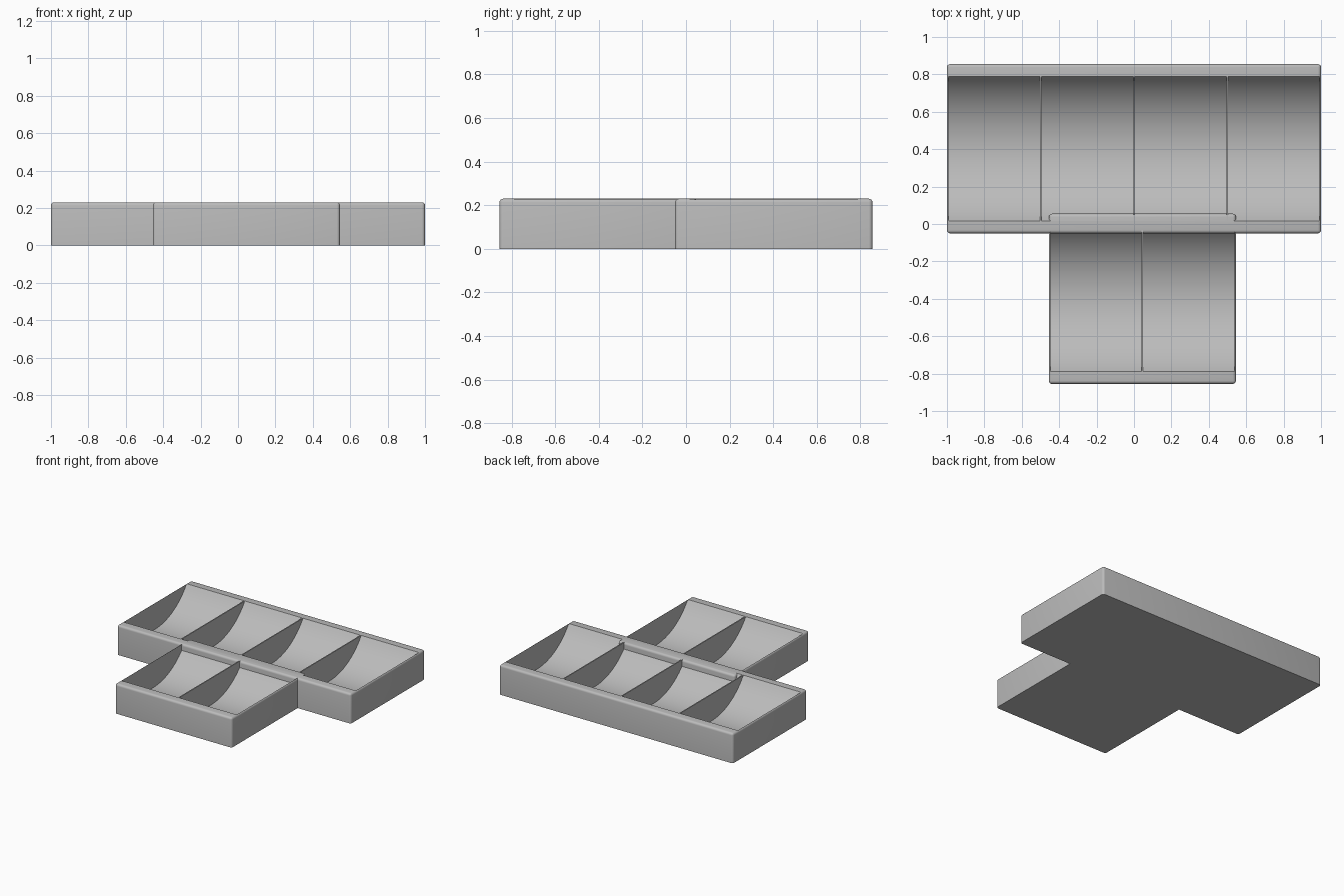
import bpy, bmesh, math

if "Cube" in bpy.data.objects:
    bpy.data.objects.remove(bpy.data.objects["Cube"])

H = 0.23          # tray height
DEPTH = 0.205     # scoop depth
RIM = 0.066       # front and back rim width
WALL = 0.008      # thickness of end walls and dividers

grey = bpy.data.materials.new("light grey")
grey.diffuse_color = (0.5, 0.5, 0.5, 1)
grey.use_nodes = True
grey.node_tree.nodes["Principled BSDF"].inputs["Base Color"].default_value = grey.diffuse_color


def add_object(name, bm):
    mesh = bpy.data.meshes.new(name)
    bmesh.ops.recalc_face_normals(bm, faces=bm.faces)
    bm.to_mesh(mesh)
    bm.free()
    ob = bpy.data.objects.new(name, mesh)
    bpy.context.collection.objects.link(ob)
    mesh.materials.append(grey)
    return ob


def scoop_prism(bm, x0, x1, y0, y1):
    """Prism with a circular-arc underside, used to hollow one compartment."""
    half, mid = (y1 - y0) / 2, (y0 + y1) / 2
    r = (half * half + DEPTH * DEPTH) / (2 * DEPTH)
    a = math.asin(half / r)
    zc = H - DEPTH + r
    n = 32
    pts = [(mid + r * math.sin(t), zc - r * math.cos(t))
           for t in (-a + 2 * a * i / n for i in range(n + 1))]
    pts += [(y1, H + 0.1), (y0, H + 0.1)]
    face = bm.faces.new([bm.verts.new((x0, y, z)) for y, z in pts])
    ext = bmesh.ops.extrude_face_region(bm, geom=[face])
    verts = [v for v in ext["geom"] if isinstance(v, bmesh.types.BMVert)]
    bmesh.ops.translate(bm, verts=verts, vec=(x1 - x0, 0, 0))


def tray(name, x0, x1, y0, y1, cells):
    # solid block with rounded upper and corner edges
    bm = bmesh.new()
    bmesh.ops.create_cube(bm, size=1)
    for v in bm.verts:
        v.co = (x1 if v.co.x > 0 else x0, y1 if v.co.y > 0 else y0,
                H if v.co.z > 0 else 0)
    edges = [e for e in bm.edges if any(v.co.z > 0.1 for v in e.verts)]
    bmesh.ops.bevel(bm, geom=edges, offset=0.017, segments=4,
                    profile=0.5, affect='EDGES')
    body = add_object(name, bm)

    # row of scooped compartments, leaving thin dividers
    bm = bmesh.new()
    step = (x1 - x0 - WALL) / cells
    for i in range(cells):
        left = x0 + WALL + i * step
        scoop_prism(bm, left, left + step - WALL, y0 + RIM, y1 - RIM)
    cutter = add_object(name + "_scoop_cutter", bm)
    cutter.hide_render = True

    mod = body.modifiers.new("scoops", 'BOOLEAN')
    mod.operation = 'DIFFERENCE'
    mod.solver = 'EXACT'
    mod.object = cutter
    bpy.context.view_layer.objects.active = body
    bpy.ops.object.select_all(action='DESELECT')
    body.select_set(True)
    bpy.ops.object.modifier_apply(modifier=mod.name)
    bpy.data.objects.remove(cutter)
    bpy.ops.object.shade_smooth_by_angle(angle=math.radians(30))


# wide rear tray and narrower front tray, sharing a rim
tray("rear_tray", -1.0, 1.0, -0.05, 0.855, 4)
tray("front_tray", -0.455, 0.545, -0.855, 0.055, 2)
